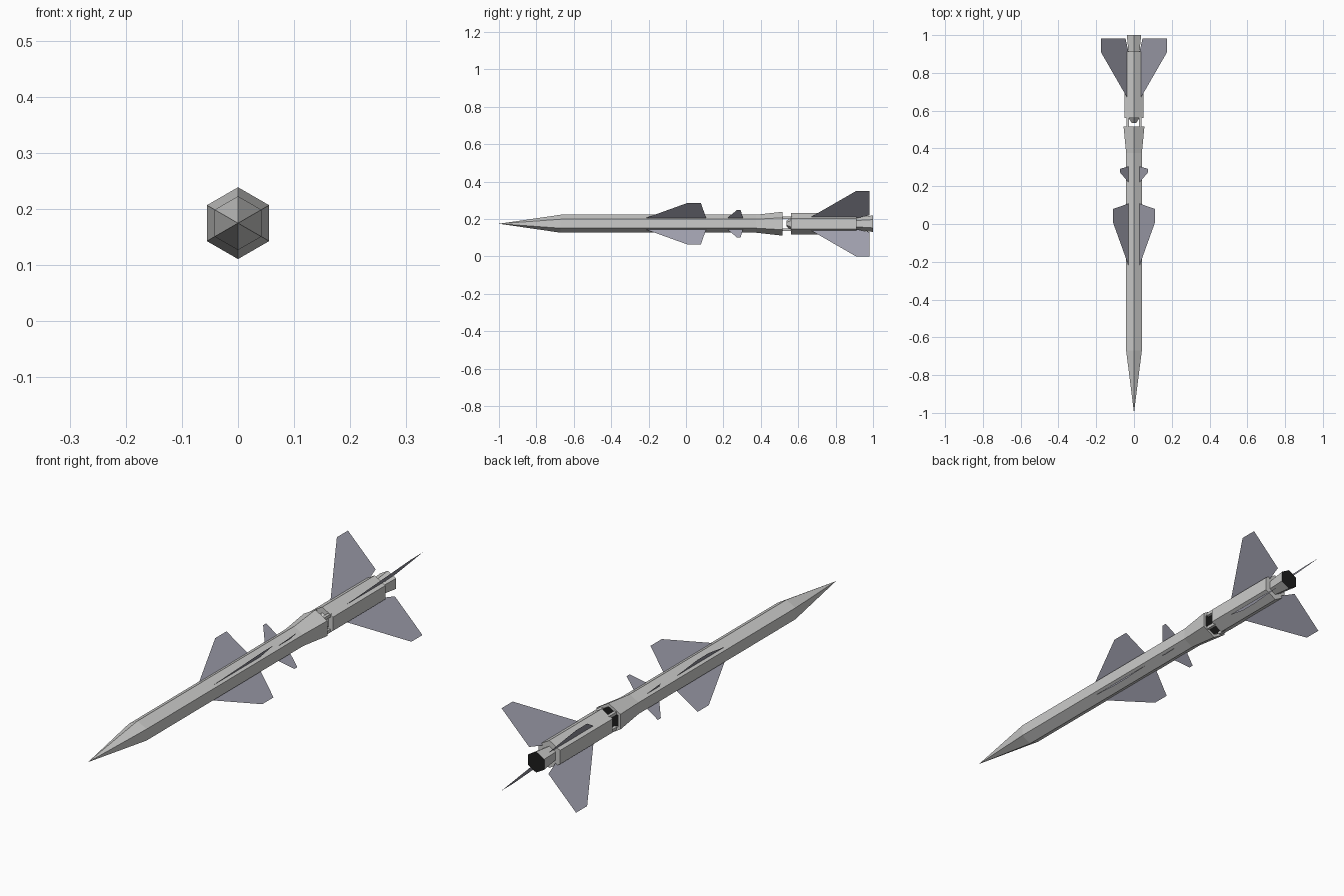
import bpy, bmesh, math

if "Cube" in bpy.data.objects:
    bpy.data.objects.remove(bpy.data.objects["Cube"])

ZC = 0.175  # height of the long axis


def material(name, rgb):
    m = bpy.data.materials.new(name)
    m.diffuse_color = (*rgb, 1)
    m.use_nodes = True
    m.node_tree.nodes["Principled BSDF"].inputs["Base Color"].default_value = m.diffuse_color
    return m


GREY = material("light_grey", (0.60, 0.60, 0.59))
FIN = material("fin_grey", (0.36, 0.36, 0.43))
BLACK = material("nozzle_black", (0.012, 0.012, 0.012))


def finish(name, bm, mats):
    me = bpy.data.meshes.new(name)
    bm.to_mesh(me)
    bm.free()
    for m in mats:
        me.materials.append(m)
    ob = bpy.data.objects.new(name, me)
    bpy.context.collection.objects.link(ob)
    return ob


def hex_body(name, stations, black_end=False):
    """Six-sided loft along y from (y, radius) stations; radius 0 makes a point."""
    bm = bmesh.new()
    rings = []
    for y, r in stations:
        n = 6 if r else 1
        rings.append([bm.verts.new((r * math.cos(math.radians(30 + 60 * i)), y,
                                    ZC + r * math.sin(math.radians(30 + 60 * i))))
                      for i in range(n)])
    for a, b in zip(rings, rings[1:]):
        for i in range(6):
            j = (i + 1) % 6
            if len(a) == 1:
                bm.faces.new((a[0], b[i], b[j]))
            else:
                bm.faces.new((a[i], b[i], b[j], a[j]))
    if len(rings[0]) == 6:
        bm.faces.new(rings[0])
    end = bm.faces.new(rings[-1])
    end.material_index = int(black_end)
    bmesh.ops.recalc_face_normals(bm, faces=bm.faces[:])
    return finish(name, bm, [GREY, BLACK])


def fin_set(name, profile):
    """Four flat fins in an X; profile is (sideways offset, y)."""
    bm = bmesh.new()
    for sx in (-1, 1):
        for sz in (-1, 1):
            bm.faces.new([bm.verts.new((sx * t, y, ZC + sz * t)) for t, y in profile])
    return finish(name, bm, [FIN])


# Main stage: pointed nose, straight body, flared tail with dark recess
hex_body("main_stage", [(-1.0, 0), (-0.67, 0.048), (0.375, 0.048), (0.517, 0.064),
                        (0.517, 0.050), (0.507, 0.046)], black_end=True)

# Booster stage with a short cone at its front
hex_body("booster_cone", [(0.536, 0.014), (0.562, 0.034)])
hex_body("booster_stage", [(0.562, 0.058), (0.912, 0.058)])
hex_body("booster_nozzle", [(0.912, 0.034), (1.0, 0.044)], black_end=True)

# Struts joining the two stages
bm = bmesh.new()
for sx in (-1, 1):
    for sz in (-1, 1):
        cube = bmesh.ops.create_cube(bm, size=1)["verts"]
        bmesh.ops.scale(bm, verts=cube, vec=(0.013, 0.055, 0.013))
        bmesh.ops.translate(bm, verts=cube, vec=(sx * 0.032, 0.54, ZC + sz * 0.032))
finish("stage_struts", bm, [GREY])

# Fins
fin_set("main_wings", [(0.029, -0.22), (0.11, 0.005), (0.11, 0.08), (0.029, 0.108)])
fin_set("control_fins", [(0.029, 0.22), (0.073, 0.272), (0.073, 0.292), (0.029, 0.305)])
fin_set("tail_fins", [(0.034, 0.665), (0.174, 0.908), (0.174, 0.982),
                      (0.045, 0.982), (0.030, 0.915)])
